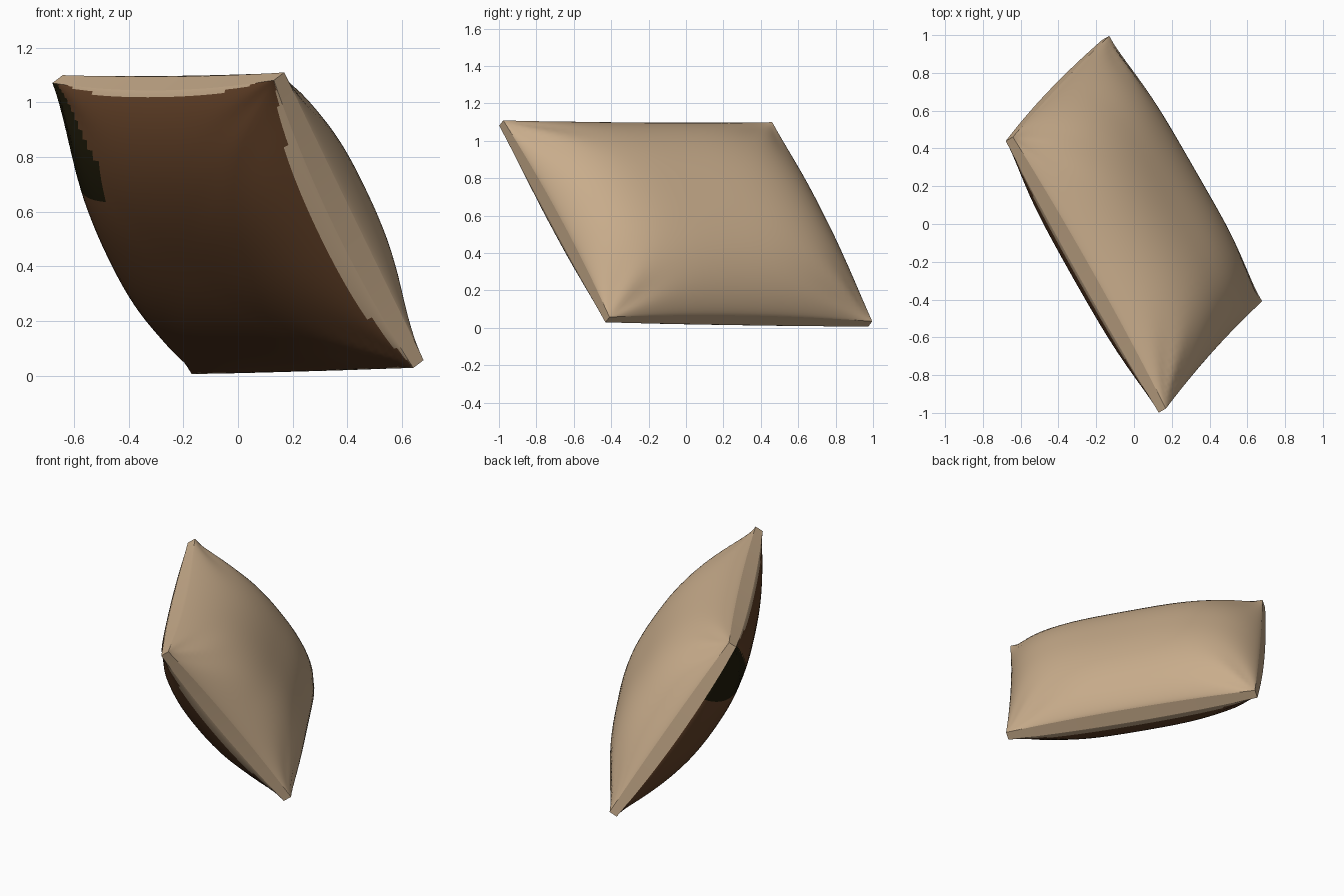
import bpy, bmesh, math
from mathutils import Vector

if "Cube" in bpy.data.objects:
    bpy.data.objects.remove(bpy.data.objects["Cube"], do_unlink=True)


def material(name, rgb):
    m = bpy.data.materials.new(name)
    m.use_nodes = True
    col = (*rgb, 1.0)
    m.diffuse_color = col
    b = m.node_tree.nodes["Principled BSDF"]
    b.inputs["Base Color"].default_value = col
    b.inputs["Roughness"].default_value = 0.9
    return m


TAN = material("tan cloth", (0.58, 0.415, 0.26))
BROWN = material("brown cloth", (0.125, 0.053, 0.021))
OLIVE = material("dark olive stain", (0.014, 0.011, 0.003))

# The four corners of the leaning cushion
TOP_L = Vector((-0.66, 0.45, 1.085))
TOP_R = Vector((0.15, -0.988, 1.095))
LOW_R = Vector((0.66, -0.42, 0.043))
LOW_L = Vector((-0.15, 0.985, 0.02))
NORMAL = (TOP_R - TOP_L).cross(LOW_L - TOP_L).normalized()
N = 44


def spaced(i):
    """Even steps in angle, so the rows crowd toward the rim."""
    return math.sin(math.pi * (i / N - 0.5))


def rim_plane(s, t):
    """Point on the middle sheet, with the edges slightly bowed."""
    bs = 0.025 if s > 0 else -0.015
    bt = 0.03
    s2 = s * (1 - bs * abs(s) * (1 - t * t))
    t2 = t * (1 - bt * abs(t) * (1 - s * s))
    a, b = (s2 + 1) / 2, (t2 + 1) / 2
    return TOP_L.lerp(TOP_R, a).lerp(LOW_L.lerp(LOW_R, a), b)


def seam(s, t, side):
    """Height of the seam above or below the middle sheet."""
    open_ = max(1 - s * s, 1 - t * t)
    return 0.026 + 0.009 * open_ if side > 0 else -0.026 - 0.029 * open_


def puff(s, t, side):
    """Stuffed height of a panel, with small puckers near the corners."""
    fill = (max(0, 1 - s ** 4) * max(0, 1 - abs(t) ** 2.5)) ** 0.78
    pucker = math.sin(9 * math.atan2(1 - abs(t), 1 - abs(s) + 1e-6))
    near = math.exp(-8 * ((1 - abs(s)) ** 2 + (1 - abs(t)) ** 2))
    height = 0.258 if side > 0 else 0.232
    return side * (height * fill + 0.03 * pucker * near * fill)


def surface(name, point, cols, rows, mats, flip=False, closed=False, rule=None):
    bm = bmesh.new()
    grid = [[bm.verts.new(point(i, j)) for j in range(rows + 1)]
            for i in range(cols + (0 if closed else 1))]
    for i in range(cols):
        k = (i + 1) % len(grid)
        for j in range(rows):
            q = [grid[i][j], grid[k][j], grid[k][j + 1], grid[i][j + 1]]
            f = bm.faces.new(q[::-1] if flip else q)
            if rule:
                f.material_index = rule(spaced(i + 0.5), spaced(j + 0.5))
    me = bpy.data.meshes.new(name)
    bm.to_mesh(me)
    bm.free()
    for m in mats:
        me.materials.append(m)
    ob = bpy.data.objects.new(name, me)
    bpy.context.collection.objects.link(ob)
    bpy.ops.object.select_all(action="DESELECT")
    ob.select_set(True)
    bpy.context.view_layer.objects.active = ob
    bpy.ops.object.shade_smooth_by_angle(angle=math.radians(40))


def panel(side):
    def point(i, j):
        s, t = spaced(i), spaced(j)
        return rim_plane(s, t) + NORMAL * (seam(s, t, side) + puff(s, t, side))
    return point


def back_colour(s, t):
    """Narrow tan hem on three edges, a dark patch near the upper left edge."""
    hem = 1 - 0.04 * (1 - s * s)
    if s > 1 - 0.05 * (1 - t * t) or abs(t + 0.01) > hem:
        return 2
    reach = min(-0.5, -0.95 + 1.3 * (t + 1))
    return 1 if s < reach and t < -0.42 else 0


# Stuffed panels
surface("cushion_front", panel(1), N, N, [TAN])
surface("cushion_back", panel(-1), N, N, [BROWN, OLIVE, TAN], flip=True,
        rule=back_colour)

# Side band sewn between the two panels
rim = [(spaced(i), -1) for i in range(N)] + [(1, spaced(i)) for i in range(N)]
rim += [(-s, -t) for s, t in rim]


def band_point(i, j):
    s, t = rim[i]
    lo, hi = seam(s, t, -1), seam(s, t, 1)
    return rim_plane(s, t) + NORMAL * (lo + (hi - lo) * j / 2)


surface("side_band", band_point, len(rim), 2, [TAN], closed=True)
